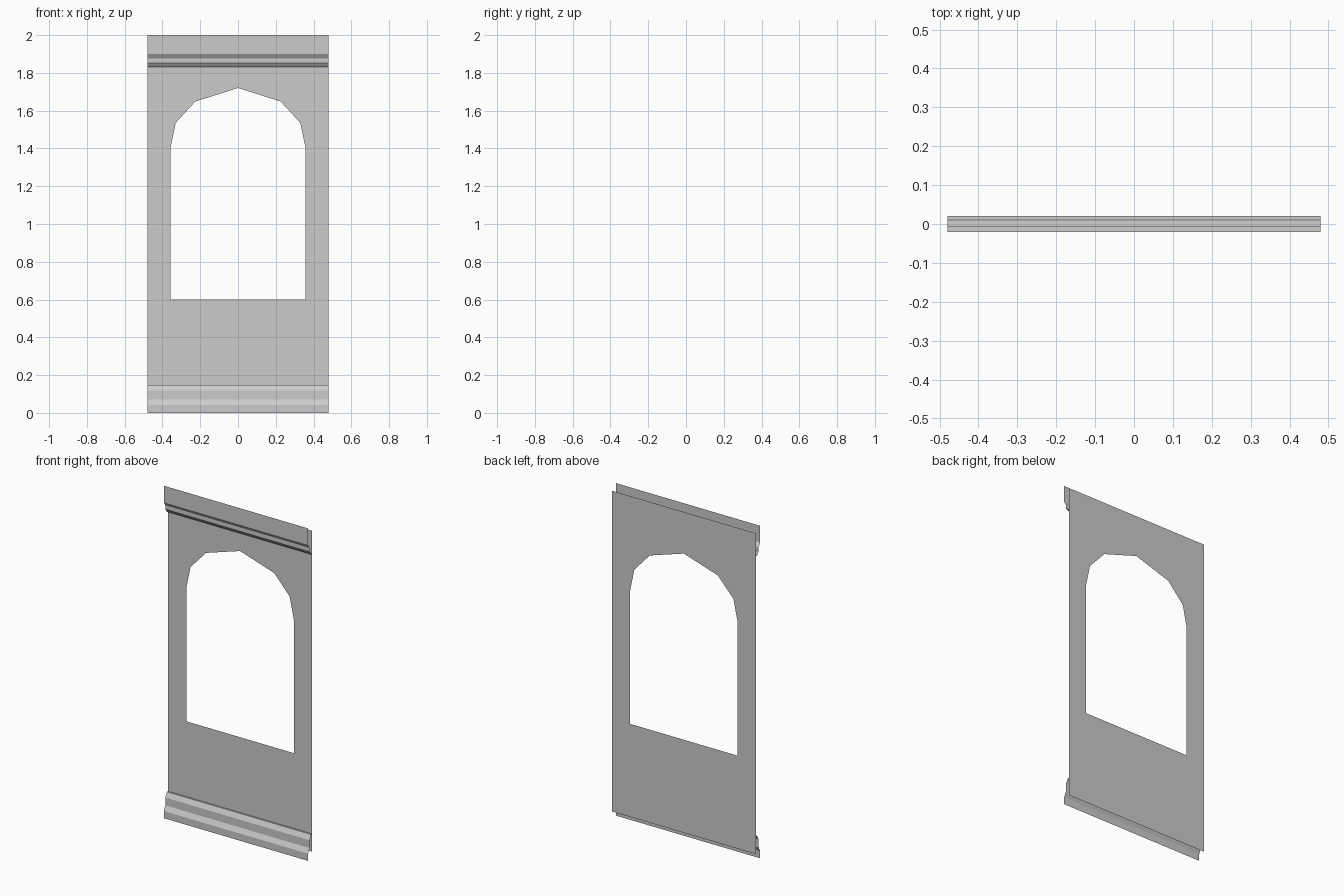
import bpy, bmesh

if "Cube" in bpy.data.objects:
    bpy.data.objects.remove(bpy.data.objects["Cube"])

HALF_W = 0.48
BACK_Y = 0.02


def finish(bm, name):
    mesh = bpy.data.meshes.new(name)
    bm.to_mesh(mesh)
    bm.free()
    obj = bpy.data.objects.new(name, mesh)
    bpy.context.collection.objects.link(obj)
    return obj


def add_loop(bm, points):
    verts = [bm.verts.new((x, BACK_Y, z)) for x, z in points]
    return [bm.edges.new((a, b)) for a, b in zip(verts, verts[1:] + verts[:1])]


def moulding(name, profile):
    # Sweep an open (y, z) profile, listed bottom to top, across the width
    bm = bmesh.new()
    rows = [[bm.verts.new((x, y, z)) for x in (-HALF_W, HALF_W)] for y, z in profile]
    for (a, b), (c, d) in zip(rows, rows[1:]):
        bm.faces.new((a, b, d, c))
    return finish(bm, name)


# Flat wall sheet with an arched window opening
bm = bmesh.new()
outer = [(-HALF_W, 0.04), (HALF_W, 0.04), (HALF_W, 1.97), (-HALF_W, 1.97)]
right = [(0.358, 0.60), (0.358, 1.40), (0.33, 1.535), (0.227, 1.648)]
opening = right + [(0, 1.72)] + [(-x, z) for x, z in reversed(right)]
edges = add_loop(bm, outer) + add_loop(bm, opening)
bmesh.ops.triangle_fill(bm, edges=edges, use_beauty=True, use_dissolve=False, normal=(0, -1, 0))
for f in bm.faces:
    f.normal_update()
    if f.normal.y > 0:
        f.normal_flip()
finish(bm, "window_wall")

# Stepped skirting at the foot of the wall
moulding("base_moulding", [(-0.02, 0), (-0.02, 0.043), (-0.005, 0.071),
                           (-0.005, 0.118), (0.01, 0.147), (BACK_Y, 0.147)])

# Stepped cornice at the top of the wall
moulding("cornice_moulding", [(BACK_Y, 1.832), (0.01, 1.832), (-0.005, 1.853),
                              (-0.005, 1.877), (-0.02, 1.90), (-0.02, 2.0)])
